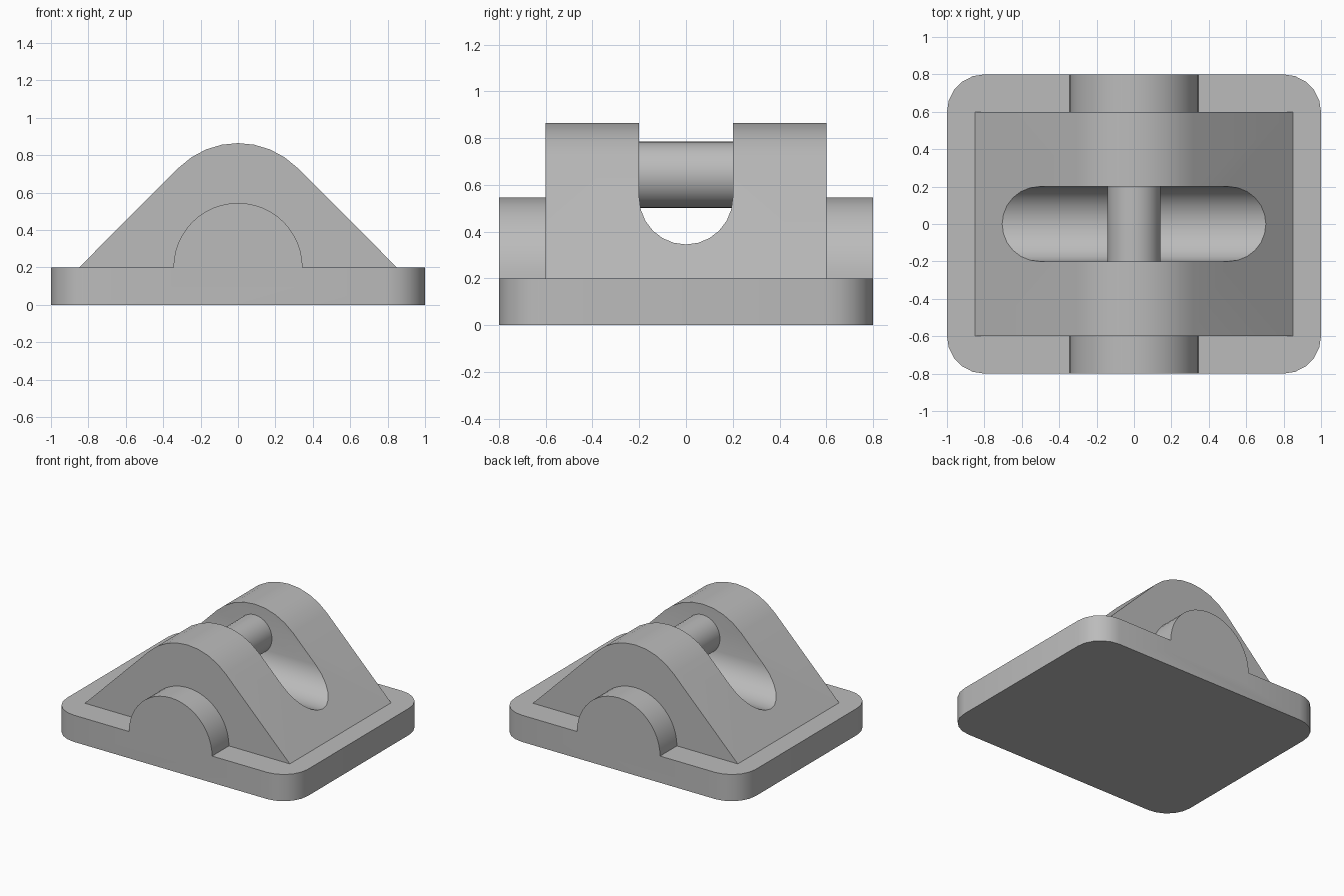
import bpy, bmesh, math
from mathutils import Vector

if "Cube" in bpy.data.objects:
    bpy.data.objects.remove(bpy.data.objects["Cube"])

grey = bpy.data.materials.new("plain_grey")
grey.diffuse_color = (0.5, 0.5, 0.5, 1)
grey.use_nodes = True
grey.node_tree.nodes["Principled BSDF"].inputs["Base Color"].default_value = grey.diffuse_color


def arc(cx, cy, r, a0, a1, n):
    """Points on an arc, angles in degrees."""
    return [(cx + r * math.cos(math.radians(a0 + (a1 - a0) * i / n)),
             cy + r * math.sin(math.radians(a0 + (a1 - a0) * i / n)))
            for i in range(n + 1)]


def prism(name, profile, axis, lo, hi):
    """Extrude a 2D profile along an axis: x uses (y,z), y uses (x,z), z uses (x,y)."""
    place = {'x': lambda p: (lo, p[0], p[1]),
             'y': lambda p: (p[0], lo, p[1]),
             'z': lambda p: (p[0], p[1], lo)}[axis]
    step = Vector([(hi - lo) * (axis == k) for k in 'xyz'])
    bm = bmesh.new()
    face = bm.faces.new([bm.verts.new(place(p)) for p in profile])
    out = bmesh.ops.extrude_face_region(bm, geom=[face])
    for v in out['geom']:
        if isinstance(v, bmesh.types.BMVert):
            v.co += step
    bmesh.ops.recalc_face_normals(bm, faces=bm.faces)
    me = bpy.data.meshes.new(name)
    bm.to_mesh(me)
    bm.free()
    me.materials.append(grey)
    ob = bpy.data.objects.new(name, me)
    bpy.context.collection.objects.link(ob)
    return ob


def combine(target, other, operation):
    """Apply a boolean and discard the second object."""
    mod = target.modifiers.new("combine", 'BOOLEAN')
    mod.operation, mod.solver, mod.object = operation, 'EXACT', other
    bpy.context.view_layer.objects.active = target
    bpy.ops.object.modifier_apply(modifier=mod.name)
    bpy.data.objects.remove(other)


# Base plate with rounded corners
corners = [(0.8, 0.6, 0), (-0.8, 0.6, 90), (-0.8, -0.6, 180), (0.8, -0.6, 270)]
outline = [p for x, y, a in corners for p in arc(x, y, 0.2, a, a + 90, 5)]
body = prism("bracket_body", outline, 'z', 0, 0.2)

# Sloped block with a rounded ridge
ridge = [(-0.85, 0.1), (0.85, 0.1), (0.85, 0.2)] + arc(0, 0.418, 0.447, 45, 135, 8) + [(-0.85, 0.2)]
block = prism("sloped_block", ridge, 'y', -0.6, 0.6)

# Round-bottomed slot running through the block
slot = arc(0, 0.545, 0.2, 180, 360, 12) + [(0.2, 1.2), (-0.2, 1.2)]
combine(block, prism("slot_cutter", slot, 'x', -1.2, 1.2), 'DIFFERENCE')
combine(body, block, 'UNION')

# Half-round bosses at front and back
half_disc = [(-0.345, 0.1), (0.345, 0.1)] + arc(0, 0.2, 0.345, 0, 180, 24)
for y0, y1 in ((-0.8, -0.5), (0.5, 0.8)):
    combine(body, prism("boss", half_disc, 'y', y0, y1), 'UNION')

# Cross pin bridging the slot
pin = prism("cross_pin", arc(0, 0.643, 0.142, 0, 348.75, 31), 'y', -0.22, 0.22)

# Smooth curves, sharp edges
for ob in (body, pin):
    bpy.ops.object.select_all(action='DESELECT')
    ob.select_set(True)
    bpy.context.view_layer.objects.active = ob
    bpy.ops.object.shade_smooth_by_angle(angle=math.radians(30))
